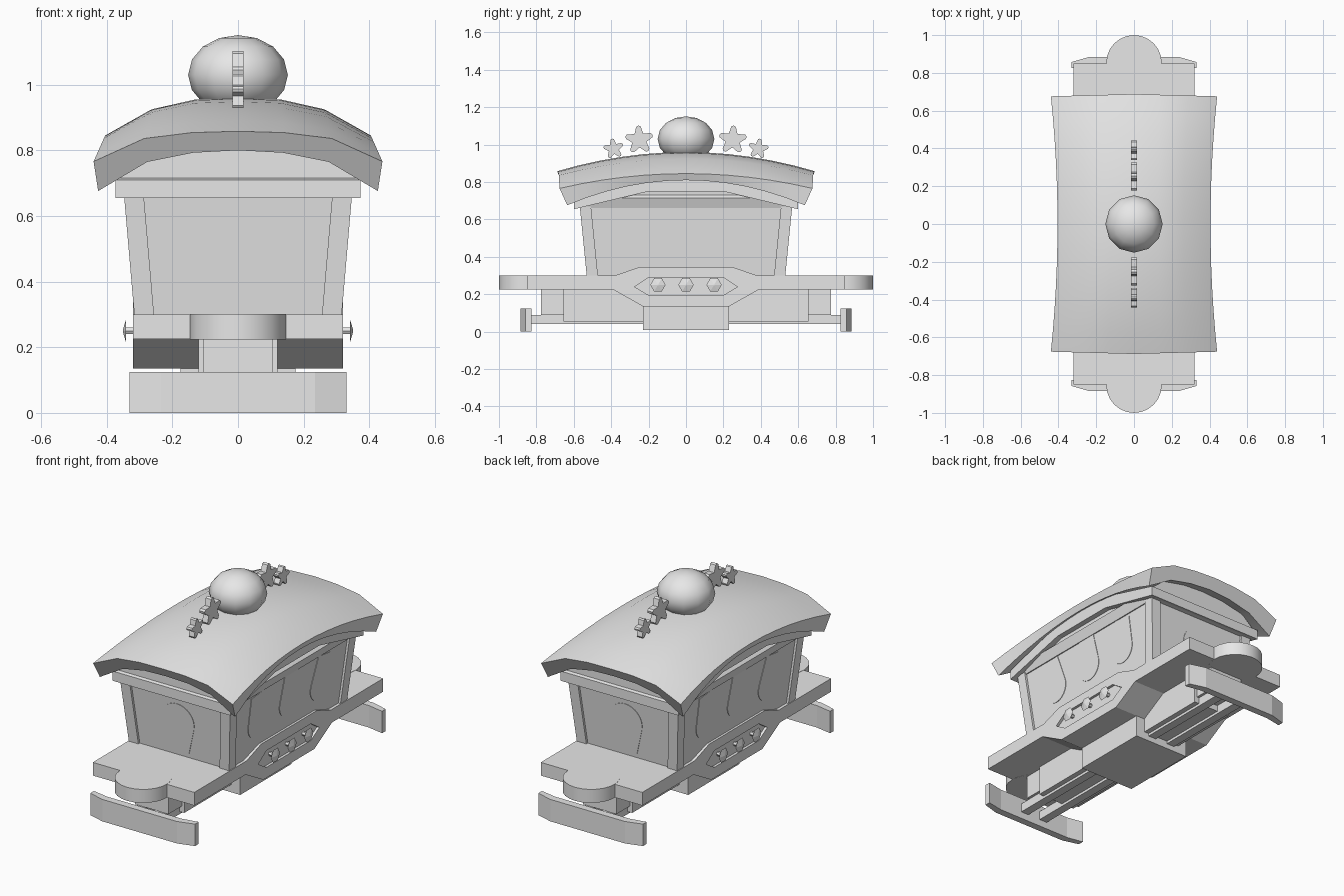
import bpy, bmesh
from math import sin, cos, pi, radians

if "Cube" in bpy.data.objects:
    bpy.data.objects.remove(bpy.data.objects["Cube"])

grey = bpy.data.materials.new("plain grey")
grey.use_nodes = True
grey.diffuse_color = (0.8, 0.8, 0.8, 1)
grey.node_tree.nodes["Principled BSDF"].inputs["Base Color"].default_value = (0.8, 0.8, 0.8, 1)


def finish(name, bm, smooth=None):
    bmesh.ops.recalc_face_normals(bm, faces=bm.faces)
    me = bpy.data.meshes.new(name)
    bm.to_mesh(me)
    bm.free()
    me.materials.append(grey)
    ob = bpy.data.objects.new(name, me)
    bpy.context.scene.collection.objects.link(ob)
    if smooth:
        bpy.ops.object.select_all(action='DESELECT')
        ob.select_set(True)
        bpy.context.view_layer.objects.active = ob
        bpy.ops.object.shade_smooth_by_angle(angle=radians(smooth))
    return ob


def loft(name, rings, smooth=None):
    """Solid through matching closed rings of points, capped at both ends."""
    bm = bmesh.new()
    vs = [[bm.verts.new(p) for p in r] for r in rings]
    n = len(vs[0])
    for a, b in zip(vs, vs[1:]):
        for i in range(n):
            j = (i + 1) % n
            bm.faces.new((a[i], a[j], b[j], b[i]))
    bm.faces.new(vs[0])
    bm.faces.new(vs[-1])
    return finish(name, bm, smooth)


def along_x(name, pts, a, b):
    return loft(name, [[(x, y, z) for y, z in pts] for x in (a, b)])


def along_y(name, pts, a, b):
    return loft(name, [[(x, y, z) for x, z in pts] for y in (a, b)])


def along_z(name, pts, a, b, smooth=None):
    return loft(name, [[(x, y, z) for x, y in pts] for z in (a, b)], smooth)


def box(name, x, y, z0, z1, cx=0):
    return along_z(name, [(cx - x, -y), (cx + x, -y), (cx + x, y), (cx - x, y)], z0, z1)


def sym(half):
    """Mirror a half profile about its first coordinate."""
    return half + [(-a, b) for a, b in reversed(half)]


def side_x(z):
    return 0.303 + 0.086 * (z - 0.3)


def end_y(z):
    return 0.518 + 0.1 * (z - 0.3)


def teardrop(cu, cv, r, half, length, turn):
    """Round window outline that narrows to a flat edge."""
    pts = [(half, length), (-half, length)]
    pts += [(r * cos(a), r * sin(a)) for a in (radians(165 + 210 * i / 16) for i in range(17))]
    c, s = cos(turn), sin(turn)
    return [(cu + u * c - v * s, cv + u * s + v * c) for u, v in pts]


# Deck with dropped, raised middle and a six-sided recess on each side
deck = along_x("deck", sym([(0.23, 0.135), (0.39, 0.225), (0.85, 0.225), (0.85, 0.3),
                            (0.38, 0.3), (0.25, 0.345)]), -0.32, 0.32)
recess = sym([(0.2, 0.195), (0.275, 0.24), (0.2, 0.29)])
for s in (-1, 1):
    cutter = along_x("recess_cutter", recess, s * 0.305, s * 0.4)
    cutter.hide_render = True
    cutter.hide_viewport = True
    mod = deck.modifiers.new("recess", 'BOOLEAN')
    mod.operation = 'DIFFERENCE'
    mod.solver = 'EXACT'
    mod.object = cutter

# Studs in the recesses
for s in (-1, 1):
    for k in (-1, 0, 1):
        rings = []
        for x, r in ((0.3, 0.012), (0.341, 0.012), (0.341, 0.041), (0.351, 0.003)):
            rings.append([(s * x, k * 0.15 + r * cos(i * pi / 3), 0.25 + r * sin(i * pi / 3))
                          for i in range(6)])
        loft("stud", rings)

# Rounded step and curved bumper at each end
for s in (-1, 1):
    along_z("end_step", [(0.147 * cos(i * pi / 12), s * 0.853 + 0.147 * sin(i * pi / 12))
                         for i in range(24)], 0.224, 0.301, 30)
    along_z("bumper", [(x, s * y) for x, y in sym([(0.235, 0.885), (0.33, 0.858),
                                                   (0.33, 0.825), (0.235, 0.843)])], 0, 0.125)

# Undercarriage
box("chassis_frame", 0.105, 0.775, 0.09, 0.23)
box("chassis_box", 0.12, 0.655, 0.055, 0.23)
box("belly_block", 0.175, 0.23, 0.01, 0.14)
for s in (-1, 1):
    box("chassis_rail", 0.025, 0.845, 0.04, 0.09, s * 0.065)

# Cabin walls flaring upward, with an arched top
wall_rows = [(-end_y(0.3), 0.3), (-end_y(0.66), 0.66), (-0.2, 0.78),
             (0.2, 0.78), (end_y(0.66), 0.66), (end_y(0.3), 0.3)]
loft("cabin", [[(s * side_x(z), y, z) for y, z in wall_rows] for s in (-1, 1)])

# Corner pillars
for sx in (-1, 1):
    for sy in (-1, 1):
        rings = []
        for z in (0.3, 0.67):
            x, y = side_x(z) + 0.013, end_y(z) + 0.013
            rings.append([(sx * a, sy * b, z) for a, b in
                          ((x, y), (x - 0.06, y), (x - 0.06, y - 0.06), (x, y - 0.06))])
        loft("corner_pillar", rings)

# Windows as thin plates on the flared walls
for s in (-1, 1):
    for cu, cv, turn in ((0, 0.495, 0), (-0.28, 0.48, 0.12), (0.28, 0.48, -0.12)):
        pts = teardrop(cu, cv, 0.086, 0.056, 0.174, turn)
        loft("side_window", [[(s * (side_x(z) + d), y, z) for y, z in pts] for d in (-0.002, 0.003)])
    pts = teardrop(0, 0.503, 0.102, 0.058, 0.178, pi)
    loft("end_window", [[(x, s * (end_y(z) + d), z) for x, z in pts] for d in (-0.002, 0.003)])

# Trim under the eaves and the gable filling
along_x("eave_trim", sym([(0.2, 0.75), (0.598, 0.655), (0.598, 0.71), (0.2, 0.82)]), -0.373, 0.373)
along_y("gable", sym([(0.34, 0.66), (0.36, 0.715), (0.27, 0.79), (0.13, 0.825)]), -0.58, 0.58)

# Roof curved both ways, with leaning fascia edges
fractions = (0, 0.32, 0.65, 1)
mid_drop = (0, 0.005, 0.035, 0.115)
end_drop = (0, 0.004, 0.022, 0.092)
rings = []
for k in range(-6, 7):
    t = k / 6
    q = t * t
    top, bottom = [], []
    for f, m, e in zip(fractions, mid_drop, end_drop):
        z = 0.96 - 0.102 * q - m - (e - m) * q
        thick = 0.058 - f * f * (0.023 - 0.055 * q)
        w = 0.405 + 0.035 * q
        top.append((f * w, t * (0.688 - 0.012 * f), z))
        bottom.append((f * (w - 0.014), t * (0.65 - 0.015 * f), z - thick))
    left = [(-x, y, z) for x, y, z in top[:0:-1]]
    under = [(-x, y, z) for x, y, z in bottom[1:]]
    rings.append(left + top + bottom[::-1] + under)
loft("roof", rings, 35)

# Roof ball
bm = bmesh.new()
bmesh.ops.create_uvsphere(bm, u_segments=12, v_segments=8, radius=1)
for v in bm.verts:
    v.co = (v.co.x * 0.152, v.co.y * 0.152, v.co.z * 0.121 + 1.03)
finish("roof_ball", bm, 60)

# Blunt-tipped stars along the ridge
for s in (-1, 1):
    for y, z, r, lean in ((0.25, 1.025, 0.077, 0.06), (0.387, 0.978, 0.055, 0.15)):
        pts = []
        for i in range(5):
            a = pi / 2 + i * 2 * pi / 5 - lean
            for da, k in ((-0.17, 0.93), (0, 1), (0.17, 0.93), (pi / 5, 0.52)):
                pts.append((s * (y + r * k * cos(a + da)), z + r * k * sin(a + da)))
        along_x("ridge_star", pts, -0.017, 0.017)
